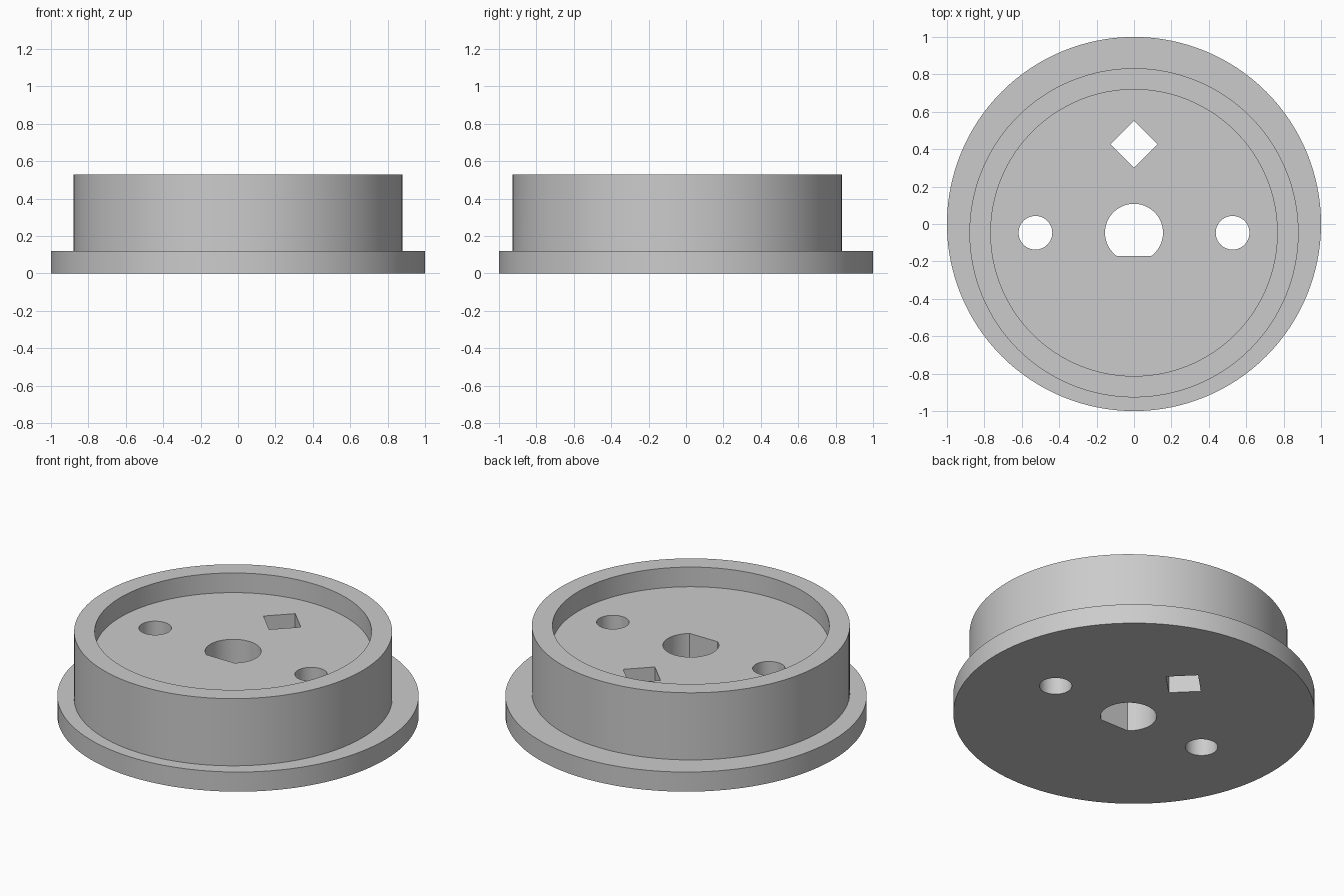
import bpy
import bmesh
import math
from mathutils import Matrix

cube = bpy.data.objects.get("Cube")
if cube:
    bpy.data.objects.remove(cube, do_unlink=True)

OFFSET_Y = -0.047      # hub axis sits slightly in front of the flange axis
FLANGE_TOP, FLOOR, RIM_TOP = 0.12, 0.41, 0.53

grey = bpy.data.materials.new("plain_grey")
grey.use_nodes = True
colour = (0.6, 0.6, 0.6, 1)
grey.diffuse_color = colour
grey.node_tree.nodes["Principled BSDF"].inputs["Base Color"].default_value = colour


def prism(name, points, z0, z1):
    """Extrude a closed outline from z0 to z1."""
    bm = bmesh.new()
    base = bm.faces.new([bm.verts.new((x, y, z0)) for x, y in points])
    top = bmesh.ops.extrude_face_region(bm, geom=[base])["geom"]
    moved = [v for v in top if isinstance(v, bmesh.types.BMVert)]
    bmesh.ops.translate(bm, verts=moved, vec=(0, 0, z1 - z0))
    bmesh.ops.recalc_face_normals(bm, faces=bm.faces)
    mesh = bpy.data.meshes.new(name)
    bm.to_mesh(mesh)
    bm.free()
    mesh.materials.append(grey)
    obj = bpy.data.objects.new(name, mesh)
    bpy.context.collection.objects.link(obj)
    return obj


def circle(x, y, r, sides=128, start=0.0, sweep=math.tau):
    full = sweep == math.tau
    steps = sides if full else sides - 1
    return [(x + r * math.cos(start + sweep * i / steps),
             y + r * math.sin(start + sweep * i / steps)) for i in range(sides)]


def combine(target, other, operation):
    """Apply a boolean and discard the second solid."""
    bpy.context.view_layer.objects.active = target
    mod = target.modifiers.new(operation.lower(), 'BOOLEAN')
    mod.operation = operation
    mod.solver = 'EXACT'
    mod.object = other
    bpy.ops.object.modifier_apply(modifier=mod.name)
    bpy.data.objects.remove(other, do_unlink=True)


# Flange with the off-centre hub on top
body = prism("flanged_hub", circle(0, 0, 1), 0, FLANGE_TOP)
hub = prism("hub", circle(0, OFFSET_Y, 0.88), FLANGE_TOP / 2, RIM_TOP)
combine(body, hub, 'UNION')

# Shallow recess inside the rim
combine(body, prism("recess", circle(0, OFFSET_Y, 0.766), FLOOR, 1), 'DIFFERENCE')

# Two round pin holes
for side in (-1, 1):
    hole = prism("pin_hole", circle(side * 0.527, OFFSET_Y, 0.09, 64), -1, 1)
    combine(body, hole, 'DIFFERENCE')

# D-shaped shaft hole, flat towards the front
half_flat = math.acos(0.123 / 0.155)
bore = circle(0, OFFSET_Y, 0.155, 64, -math.pi / 2 + half_flat,
              math.tau - 2 * half_flat)
combine(body, prism("shaft_hole", bore, -1, 1), 'DIFFERENCE')

# Diamond-shaped hole towards the back
combine(body, prism("diamond_hole", circle(0, 0.426, 0.126, 4), -1, 1), 'DIFFERENCE')

# Smooth round walls, sharp rims
bpy.ops.object.select_all(action='DESELECT')
body.select_set(True)
bpy.context.view_layer.objects.active = body
bpy.ops.object.shade_smooth_by_angle(angle=math.radians(30))
